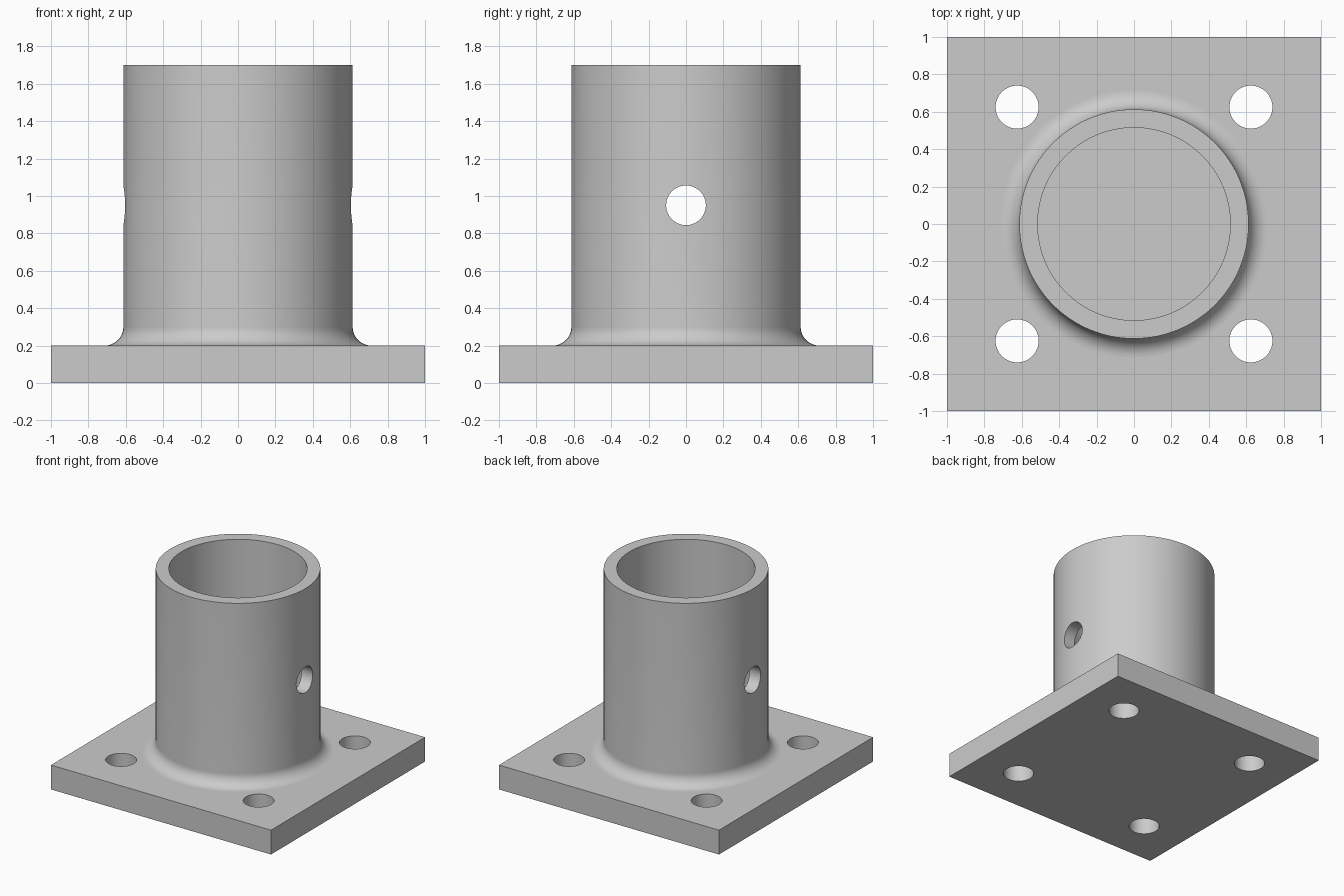
import bpy
import bmesh
from math import cos, sin, pi, radians
from mathutils import Matrix, Vector

default_cube = bpy.data.objects.get("Cube")
if default_cube:
    bpy.data.objects.remove(default_cube, do_unlink=True)

PLATE_T, TOP = 0.2, 1.7
R_OUT, R_IN, FILLET = 0.613, 0.515, 0.1
BOLT_POS, BOLT_R = 0.625, 0.115
PIN_Z, PIN_R = 0.95, 0.106

steel = bpy.data.materials.new("plain_grey")
steel.use_nodes = True
grey = (0.6, 0.6, 0.6, 1)
steel.diffuse_color = grey
steel.node_tree.nodes["Principled BSDF"].inputs["Base Color"].default_value = grey


def make_object(name, bm):
    bmesh.ops.recalc_face_normals(bm, faces=bm.faces)
    mesh = bpy.data.meshes.new(name)
    bm.to_mesh(mesh)
    bm.free()
    mesh.materials.append(steel)
    obj = bpy.data.objects.new(name, mesh)
    bpy.context.collection.objects.link(obj)
    return obj


def cylinder(name, radius, depth, matrices):
    """Cylinders at the given placements, joined in one mesh."""
    bm = bmesh.new()
    for m in matrices:
        bmesh.ops.create_cone(bm, cap_ends=True, segments=64, radius1=radius,
                              radius2=radius, depth=depth, matrix=m)
    return make_object(name, bm)


def revolve(name, profile, segments=128):
    """Closed (radius, z) profile turned about the z axis."""
    bm = bmesh.new()
    verts = [bm.verts.new((r, 0, z)) for r, z in profile]
    edges = [bm.edges.new((v, verts[i - 1])) for i, v in enumerate(verts)]
    bmesh.ops.spin(bm, geom=verts + edges, cent=(0, 0, 0), axis=(0, 0, 1),
                   angle=2 * pi, steps=segments)
    bmesh.ops.remove_doubles(bm, verts=bm.verts, dist=1e-4)
    return make_object(name, bm)


def cut(obj, cutter):
    mod = obj.modifiers.new("holes", 'BOOLEAN')
    mod.operation, mod.solver, mod.object = 'DIFFERENCE', 'EXACT', cutter
    bpy.ops.object.select_all(action='DESELECT')
    bpy.context.view_layer.objects.active = obj
    obj.select_set(True)
    bpy.ops.object.modifier_apply(modifier=mod.name)
    bpy.data.objects.remove(cutter, do_unlink=True)
    bpy.ops.object.shade_smooth_by_angle(angle=radians(30))


# Square base plate with four bolt holes
bm = bmesh.new()
bmesh.ops.create_cube(bm, size=1, matrix=Matrix.Translation((0, 0, PLATE_T / 2))
                      @ Matrix.Diagonal((2, 2, PLATE_T, 1)))
plate = make_object("base_plate", bm)
corners = [Matrix.Translation((x, y, 0)) for x in (-BOLT_POS, BOLT_POS)
           for y in (-BOLT_POS, BOLT_POS)]
cut(plate, cylinder("bolt_hole_cutter", BOLT_R, 1, corners))

# Upright tube with a concave weld fillet, its foot sunk into the plate
steps = 12
fillet = [(R_OUT + FILLET * (1 - sin(a)), PLATE_T + FILLET * (1 - cos(a)))
          for a in (pi / 2 * i / steps for i in range(steps + 1))]
foot = PLATE_T - 0.05
profile = [(R_IN, foot), (R_OUT + FILLET, foot)] + fillet + [(R_OUT, TOP), (R_IN, TOP)]
tube = revolve("socket_tube", profile)

# Cross pin hole through both side walls
sideways = Matrix.Translation((0, 0, PIN_Z)) @ Matrix.Rotation(pi / 2, 4, 'Y')
cut(tube, cylinder("pin_hole_cutter", PIN_R, 2, [sideways]))
